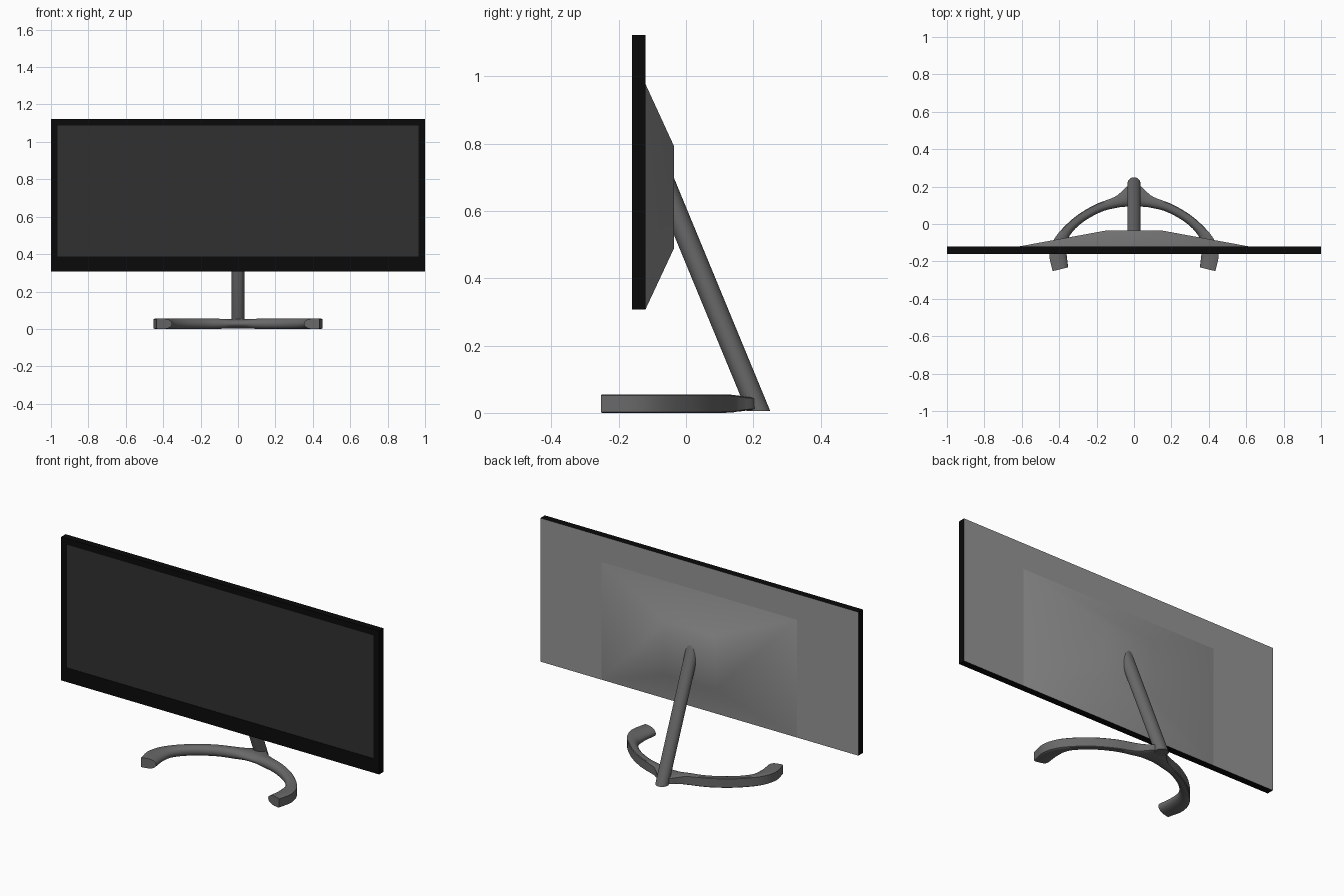
import bpy, math
from mathutils import Vector

if "Cube" in bpy.data.objects:
    bpy.data.objects.remove(bpy.data.objects["Cube"])


def material(name, v):
    m = bpy.data.materials.new(name)
    m.diffuse_color = (v, v, v, 1)
    m.use_nodes = True
    m.node_tree.nodes["Principled BSDF"].inputs["Base Color"].default_value = m.diffuse_color
    return m


BLACK = material("bezel_black", 0.003)
GLASS = material("screen_dark", 0.03)
BACK = material("back_grey", 0.30)
STAND = material("stand_grey", 0.14)


def skin(name, rings, mats, cap_start=True, cap_end=True, face_mats=None, angle=35):
    """Join equal-sized rings of points into a tube with optional end caps."""
    n = len(rings[0])
    verts = [p for r in rings for p in r]
    faces = [(i * n + j, i * n + (j + 1) % n, (i + 1) * n + (j + 1) % n, (i + 1) * n + j)
             for i in range(len(rings) - 1) for j in range(n)]
    idx = [face_mats[i] if face_mats else 0 for i in range(len(rings) - 1) for _ in range(n)]
    if cap_start:
        faces.append(tuple(reversed(range(n))))
        idx.append(face_mats[-2] if face_mats else 0)
    if cap_end:
        faces.append(tuple(range(len(verts) - n, len(verts))))
        idx.append(face_mats[-1] if face_mats else 0)
    me = bpy.data.meshes.new(name)
    me.from_pydata(verts, [], faces)
    for m in mats:
        me.materials.append(m)
    for p, k in zip(me.polygons, idx):
        p.material_index = k
    ob = bpy.data.objects.new(name, me)
    bpy.context.collection.objects.link(ob)
    bpy.ops.object.select_all(action='DESELECT')
    ob.select_set(True)
    bpy.context.view_layer.objects.active = ob
    bpy.ops.object.mode_set(mode='EDIT')
    bpy.ops.mesh.select_all(action='SELECT')
    bpy.ops.mesh.normals_make_consistent(inside=False)
    bpy.ops.object.mode_set(mode='OBJECT')
    bpy.ops.object.shade_smooth_by_angle(angle=math.radians(angle))
    return ob


def rect(hx, z0, z1, y):
    return [(-hx, y, z0), (hx, y, z0), (hx, y, z1), (-hx, y, z1)]


# Display panel: screen, slim bezel, edge and grey back
skin("display_panel",
     [rect(0.965, 0.388, 1.088, -0.158), rect(0.965, 0.388, 1.088, -0.16),
      rect(1.0, 0.307, 1.123, -0.16), rect(1.0, 0.307, 1.123, -0.12)],
     [BLACK, GLASS, BACK], face_mats=[0, 0, 0, 1, 2])

# Tapered rear housing
skin("rear_housing",
     [rect(0.615, 0.308, 0.976, -0.12), rect(0.155, 0.488, 0.793, -0.036)],
     [BACK], cap_start=False)

# Leaning post: flat foot, upper end meets the upright housing face
SLOPE, R, N = -0.413, 0.035, 32
foot, head = [], []
for i in range(N):
    a = 2 * math.pi * i / N
    x, y = R * math.cos(a), 0.215 + R * math.sin(a)
    foot.append((x, y, 0.006))
    head.append((x, -0.04, 0.006 + (-0.04 - y) / SLOPE))
skin("stand_post", [foot, head], [STAND])

# Curved foot: outer x,y, inner x,y, height of outer face, from tip to middle
HALF = [(0.435, -0.252, 0.352, -0.232, 0.055), (0.452, -0.16, 0.360, -0.15, 0.055),
        (0.420, -0.07, 0.348, -0.07, 0.055), (0.325, 0.03, 0.280, 0.005, 0.055),
        (0.215, 0.10, 0.175, 0.065, 0.055), (0.11, 0.142, 0.09, 0.087, 0.052),
        (0.072, 0.168, 0.06, 0.091, 0.042), (0.03, 0.205, 0.03, 0.093, 0.034)]
stations = [Vector(s) for s in HALF]
stations += [Vector((-s[0], s[1], -s[2], s[3], s[4])) for s in reversed(HALF)]


def spline(p, steps=5):
    """Catmull-Rom interpolation through the stations."""
    out = []
    q = [2 * p[0] - p[1]] + p + [2 * p[-1] - p[-2]]
    for i in range(1, len(q) - 2):
        a, b, c, d = q[i - 1:i + 3]
        for k in range(steps):
            t = k / steps
            out.append(0.5 * (2 * b + (c - a) * t + (2 * a - 5 * b + 4 * c - d) * t * t
                              + (3 * b - a - 3 * c + d) * t ** 3))
    return out + [p[-1]]


# D-shaped section: u runs from inner (0) to outer (1), v is height -1..1
section = [(0.55 - 0.55 * math.sin(math.pi * k / 12), math.cos(math.pi * k / 12))
           for k in range(13)]
section += [(0.93, -1), (1, -0.88), (1, 0.88), (0.93, 1)]
rings = []
for s in spline(stations):
    outer, inner = Vector((s[0], s[1])), Vector((s[2], s[3]))
    ring = []
    for u, v in section:
        p = inner.lerp(outer, u)
        h = 0.055 + (s[4] - 0.055) * max(0, u - 0.3) / 0.7
        ring.append((p.x, p.y, 0.0275 + v * h / 2))
    rings.append(ring)
skin("curved_foot", rings, [STAND], angle=40)
